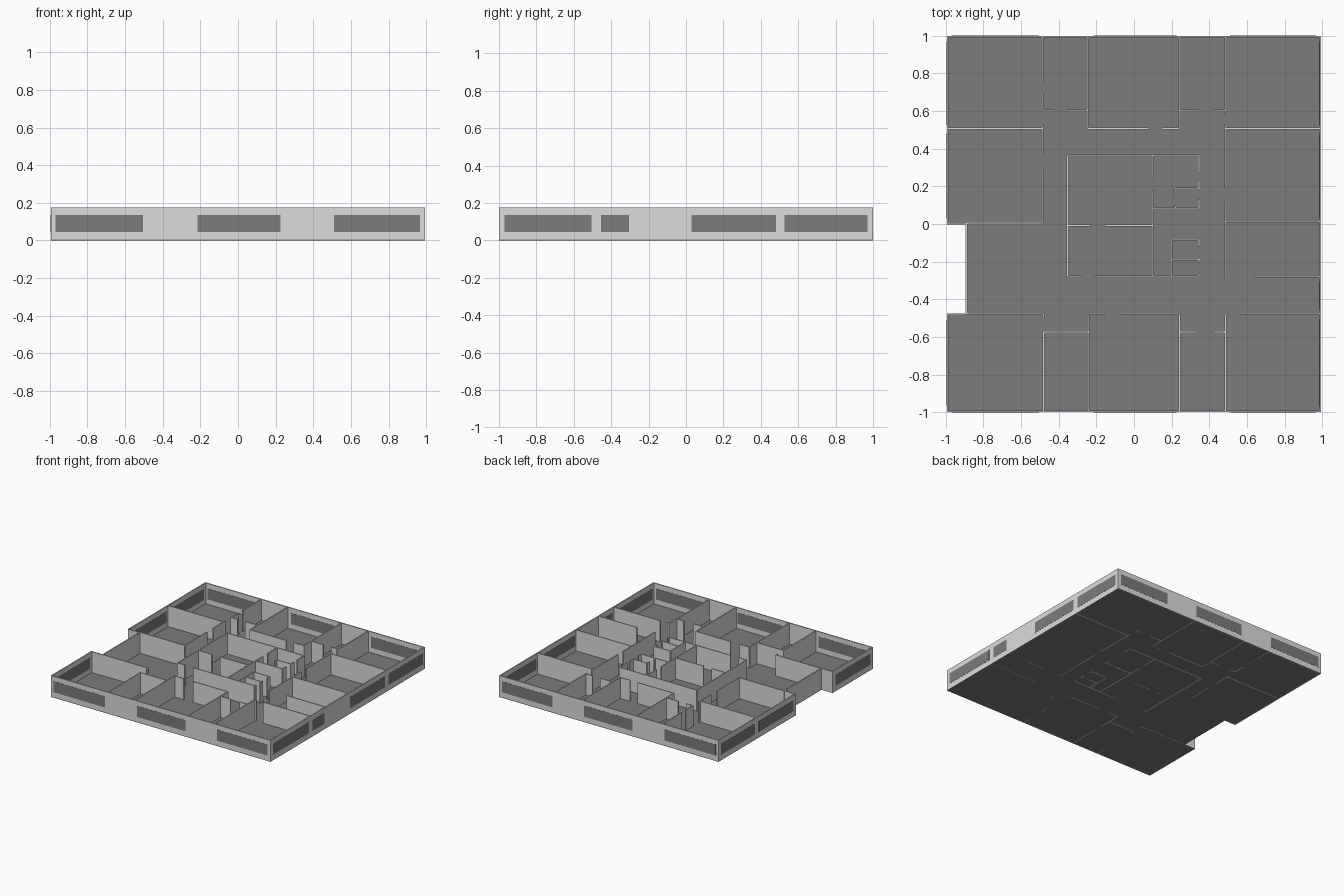
import bpy, bmesh

if "Cube" in bpy.data.objects:
    bpy.data.objects.remove(bpy.data.objects["Cube"])

H = 0.175      # wall height
T = 0.009      # wall thickness
FLOOR = 0.004  # slab thickness


def material(name, v):
    m = bpy.data.materials.new(name)
    m.diffuse_color = (v, v, v, 1)
    m.use_nodes = True
    m.node_tree.nodes["Principled BSDF"].inputs["Base Color"].default_value = m.diffuse_color
    return m


pale = material("pale_grey_wall", 0.72)
dark = material("dark_grey", 0.2)


def make_object(name, bm, mat):
    bmesh.ops.recalc_face_normals(bm, faces=bm.faces)
    me = bpy.data.meshes.new(name)
    bm.to_mesh(me)
    bm.free()
    me.materials.append(mat)
    bpy.context.collection.objects.link(bpy.data.objects.new(name, me))


def add_box(bm, lo, hi):
    ret = bmesh.ops.create_cube(bm, size=1)
    for v in ret["verts"]:
        v.co = [(a + b) / 2 + c * (b - a) for a, b, c in zip(lo, hi, v.co)]


def add_run(bm, axis, pos, a, b, z0=0.0, z1=H, t=T):
    """Straight slab along x or y, centred on pos across its thickness."""
    if axis == "x":
        add_box(bm, (a, pos - t / 2, z0), (b, pos + t / 2, z1))
    else:
        add_box(bm, (pos - t / 2, a, z0), (pos + t / 2, b, z1))


def build_walls(name, along_x, along_y):
    bm = bmesh.new()
    for axis, runs in (("x", along_x), ("y", along_y)):
        for pos, spans in runs:
            for a, b in spans:
                add_run(bm, axis, pos, a, b)
    make_object(name, bm, pale)


# Floor slab with the notch on the left side
L, R, NOTCH = -0.995, 0.994, -0.895
outline = [(L, -1), (R, -1), (R, 1), (L, 1), (L, -0.005),
           (NOTCH, -0.005), (NOTCH, -0.475), (L, -0.475)]
bm = bmesh.new()
face = bm.faces.new([bm.verts.new((x, y, 0)) for x, y in outline])
ext = bmesh.ops.extrude_face_region(bm, geom=[face])
for v in ext["geom"]:
    if isinstance(v, bmesh.types.BMVert):
        v.co.z = FLOOR
make_object("floor", bm, dark)

# Outer walls, centred half a thickness inside the outline
h = T / 2
build_walls("outer_walls",
            [(-1 + h, [(L, R)]), (1 - h, [(L, R)]),
             (0.0, [(L, NOTCH)]), (-0.479, [(L, NOTCH)])],
            [(R - h, [(-1, 1)]), (L + h, [(-1, -0.475), (-0.004, 1)]),
             (NOTCH + h, [(-0.479, 0.0)])])

# Room partitions at the back
build_walls("back_partitions",
            [(0.605, [(-0.485, -0.425), (-0.355, -0.245),
                      (0.24, 0.35), (0.42, 0.485)]),
             (0.508, [(L, -0.485), (-0.245, 0.08), (0.15, 0.24), (0.485, R)])],
            [(-0.485, [(0.75, 1), (0.605, 0.70)]),
             (-0.245, [(0.505, 1)]), (0.24, [(0.505, 1)]),
             (0.485, [(0.585, 1)])])

# Partitions on the left and right sides
build_walls("side_partitions",
            [(0.005, [(NOTCH, -0.485)]), (0.012, [(0.485, R)]),
             (-0.281, [(0.64, R)])],
            [(-0.485, [(0.37, 0.53), (0.005, 0.29)]),
             (0.485, [(0.19, 0.53), (-0.29, 0.12)])])

# Room partitions at the front
build_walls("front_partitions",
            [(-0.477, [(NOTCH, -0.48), (-0.24, -0.155), (-0.07, 0.24),
                       (0.485, 0.505), (0.565, R)]),
             (-0.574, [(-0.48, -0.24), (0.242, 0.335), (0.42, 0.487)])],
            [(-0.481, [(-0.495, -0.477), (-1, -0.57)]),
             (-0.24, [(-1, -0.477)]), (0.242, [(-1, -0.574)]),
             (0.242, [(-0.574, -0.477)]), (0.486, [(-1, -0.477)])])

# Central core with its small cabins
build_walls("core_walls",
            [(0.365, [(-0.353, 0.345)]), (0.19, [(0.22, 0.345)]),
             (0.083, [(0.1, 0.345)]), (-0.008, [(-0.353, -0.23), (-0.155, 0.1)]),
             (-0.083, [(0.2, 0.345)]), (-0.19, [(0.2, 0.345)]),
             (-0.278, [(-0.353, -0.285), (-0.21, 0.345)])],
            [(-0.353, [(-0.28, 0.365)]),
             (0.1, [(0.24, 0.365), (-0.28, 0.18)]),
             (0.345, [(0.27, 0.365), (0.18, 0.235), (0.08, 0.13),
                      (-0.12, -0.08), (-0.205, -0.175), (-0.28, -0.26)]),
             (0.22, [(0.155, 0.19), (0.083, 0.1)]),
             (0.2, [(-0.28, -0.083)])])

# Window panels showing on both faces of the outer walls
bm = bmesh.new()
front_back = [(-0.97, -0.505), (-0.215, 0.225), (0.51, 0.967)]
right = [(-0.97, -0.505), (-0.455, -0.305), (0.03, 0.48), (0.527, 0.97)]
left = [(-0.965, -0.51), (0.03, 0.48), (0.527, 0.97)]
for axis, pos, spans in (("x", -1 + h, front_back), ("x", 1 - h, front_back),
                         ("y", R - h, right), ("y", L + h, left)):
    for a, b in spans:
        add_run(bm, axis, pos, a, b, 0.045, 0.135, T + 0.002)
make_object("windows", bm, dark)
